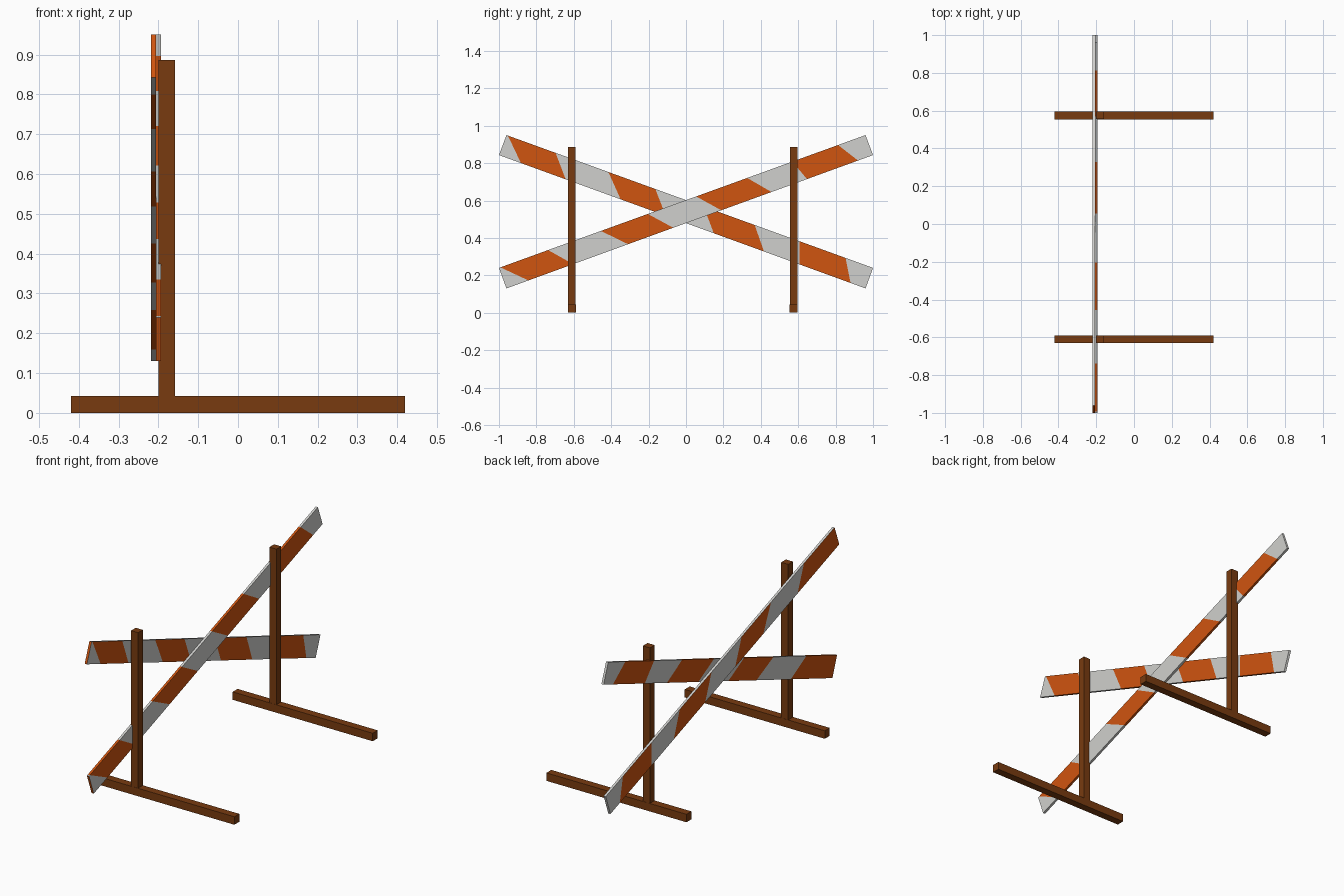
import bpy, bmesh
from mathutils import Vector

cube = bpy.data.objects.get("Cube")
if cube:
    bpy.data.objects.remove(cube, do_unlink=True)


def material(name, rgb):
    mat = bpy.data.materials.new(name)
    mat.use_nodes = True
    mat.diffuse_color = (*rgb, 1)
    mat.node_tree.nodes["Principled BSDF"].inputs["Base Color"].default_value = (*rgb, 1)
    return mat


WOOD = material("brown wood", (0.19, 0.044, 0.005))
WHITE = material("off white paint", (0.63, 0.63, 0.61))
ORANGE = material("orange paint", (0.63, 0.09, 0.005))


def finish(name, bm, mats):
    bmesh.ops.recalc_face_normals(bm, faces=bm.faces)
    mesh = bpy.data.meshes.new(name)
    bm.to_mesh(mesh)
    bm.free()
    for mat in mats:
        mesh.materials.append(mat)
    obj = bpy.data.objects.new(name, mesh)
    bpy.context.collection.objects.link(obj)


def box(name, low, high):
    low, high = Vector(low), Vector(high)
    bm = bmesh.new()
    bmesh.ops.create_cube(bm, size=1)
    for v in bm.verts:
        v.co = (low + high) / 2 + v.co * (high - low)
    finish(name, bm, [WOOD])


# Slanted stripe borders as fractions along the upper and lower plank edges
UPPER = [0, 0.004, 0.134, 0.278, 0.406, 0.538, 0.677, 0.80, 0.925, 1]
LOWER = [0, 0.06, 0.182, 0.332, 0.455, 0.586, 0.723, 0.82, 0.959, 1]


def plank(name, upper, lower, x_back, x_front, striped_top):
    bm = bmesh.new()
    rings = []
    for a, b in zip(UPPER, LOWER):
        y1, z1 = Vector(upper[0]).lerp(Vector(upper[1]), a)
        y0, z0 = Vector(lower[0]).lerp(Vector(lower[1]), b)
        rings.append([bm.verts.new(p) for p in (
            (x_front, y0, z0), (x_front, y1, z1), (x_back, y1, z1), (x_back, y0, z0))])
    # Sides in order: +x face, upper edge, -x face, lower edge
    for i, (r, s) in enumerate(zip(rings, rings[1:])):
        for side in range(4):
            n = (side + 1) % 4
            face = bm.faces.new((r[side], r[n], s[n], s[side]))
            orange = i % 2 == 1 or (i == 0 and side == 2)
            if side == 1 and not striped_top:
                orange = False
            face.material_index = int(orange)
    bm.faces.new(rings[0]).material_index = 1
    bm.faces.new(rings[-1]).material_index = 0
    finish(name, bm, [WHITE, ORANGE])


# Two stands: a ground bar with an upright post
for label, y in (("right", -0.61), ("left", 0.575)):
    box(label + "_base_bar", (-0.42, y - 0.021, 0), (0.42, y + 0.021, 0.043))
    box(label + "_post", (-0.20, y - 0.02, 0.043), (-0.158, y + 0.02, 0.886))

# Crossed striped planks
plank("rising_plank", ((-1, 0.24), (0.96, 0.95)), ((-0.96, 0.13), (1, 0.843)),
      -0.206, -0.193, True)
plank("falling_plank", ((-0.96, 0.95), (1, 0.24)), ((-1, 0.843), (0.96, 0.13)),
      -0.219, -0.206, False)
